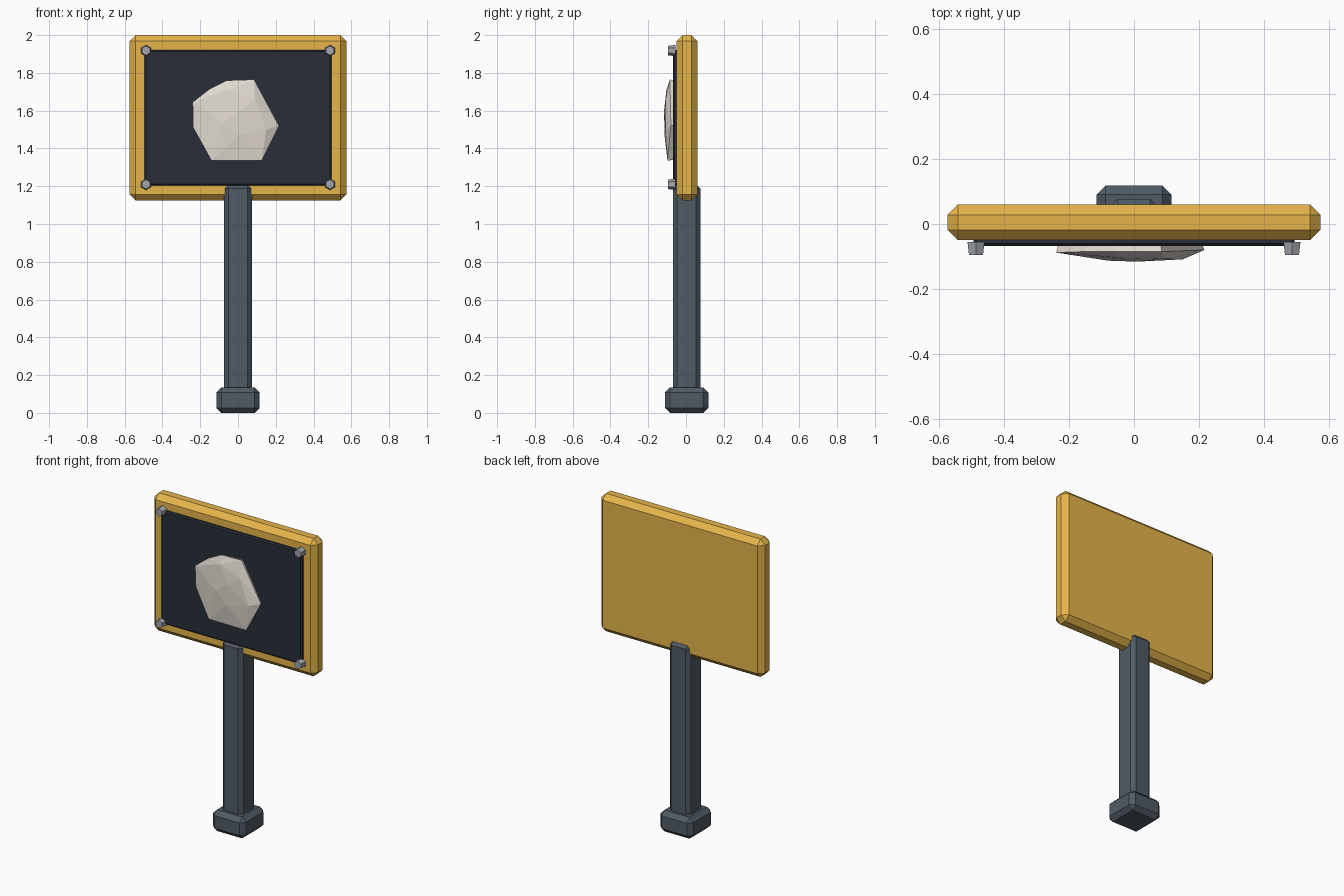
import bpy, bmesh
from math import pi

if "Cube" in bpy.data.objects:
    bpy.data.objects.remove(bpy.data.objects["Cube"])


def paint(obj, name, rgb):
    mat = bpy.data.materials.get(name) or bpy.data.materials.new(name)
    mat.diffuse_color = (*rgb, 1)
    mat.use_nodes = True
    mat.node_tree.nodes["Principled BSDF"].inputs["Base Color"].default_value = mat.diffuse_color
    obj.data.materials.append(mat)


def box(name, x, y, z, bevel, mat):
    """Chamfered box from (min, max) ranges."""
    bpy.ops.mesh.primitive_cube_add(size=1, location=[(a + b) / 2 for a, b in (x, y, z)])
    o = bpy.context.object
    o.name = name
    o.scale = [b - a for a, b in (x, y, z)]
    bpy.ops.object.transform_apply(location=False, rotation=False, scale=True)
    m = o.modifiers.new("chamfer", 'BEVEL')
    m.width, m.segments = bevel, 1
    paint(o, *mat)
    return o


GOLD = ("gold", (0.79, 0.46, 0.07))
SLATE = ("slate", (0.08, 0.105, 0.13))
DARK = ("dark", (0.02, 0.027, 0.04))
STONE = ("stone", (0.75, 0.70, 0.63))
STEEL = ("steel", (0.36, 0.38, 0.42))

# Post and foot
box("foot", (-.115, .115), (-.112, .118), (0, .135), .027, SLATE)
box("post", (-.073, .073), (-.07, .077), (.06, 1.21), .023, SLATE)

# Sign board and dark inset panel
box("board", (-.575, .575), (-.05, .06), (1.125, 2.0), .032, GOLD)
box("panel", (-.495, .495), (-.068, -.03), (1.203, 1.922), .008, DARK)

# Tapered hexagonal corner bolts
for sx in (-1, 1):
    for z in (1.21, 1.918):
        bpy.ops.mesh.primitive_cone_add(vertices=6, radius1=.03, radius2=.025, depth=.04,
                                        location=(sx * .487, -.076, z), rotation=(pi / 2, 0, 0))
        bolt = bpy.context.object
        bolt.name = "bolt"
        paint(bolt, *STEEL)

# Faceted stone mounted on the panel: outline, raised front points, flat back
outline = [(-.24, -.088, 1.645), (-.237, -.085, 1.51), (-.14, -.095, 1.335), (.125, -.098, 1.335),
           (.217, -.08, 1.52), (.085, -.085, 1.765), (-.06, -.085, 1.76), (-.15, -.085, 1.715)]
front = [(-.05, -.104, 1.71), (-.08, -.113, 1.54), (.01, -.116, 1.60),
         (.15, -.109, 1.50), (.0, -.114, 1.47), (.09, -.108, 1.66)]
bm = bmesh.new()
for p in outline + front:
    bm.verts.new(p)
for x, y, z in outline:
    bm.verts.new((x * .97, -.062, 1.55 + (z - 1.55) * .97))
hull = bmesh.ops.convex_hull(bm, input=bm.verts)
bmesh.ops.delete(bm, geom=[v for v in bm.verts if not v.link_faces], context='VERTS')
bmesh.ops.recalc_face_normals(bm, faces=bm.faces)
mesh = bpy.data.meshes.new("stone")
bm.to_mesh(mesh)
bm.free()
stone = bpy.data.objects.new("stone", mesh)
bpy.context.collection.objects.link(stone)
paint(stone, *STONE)
